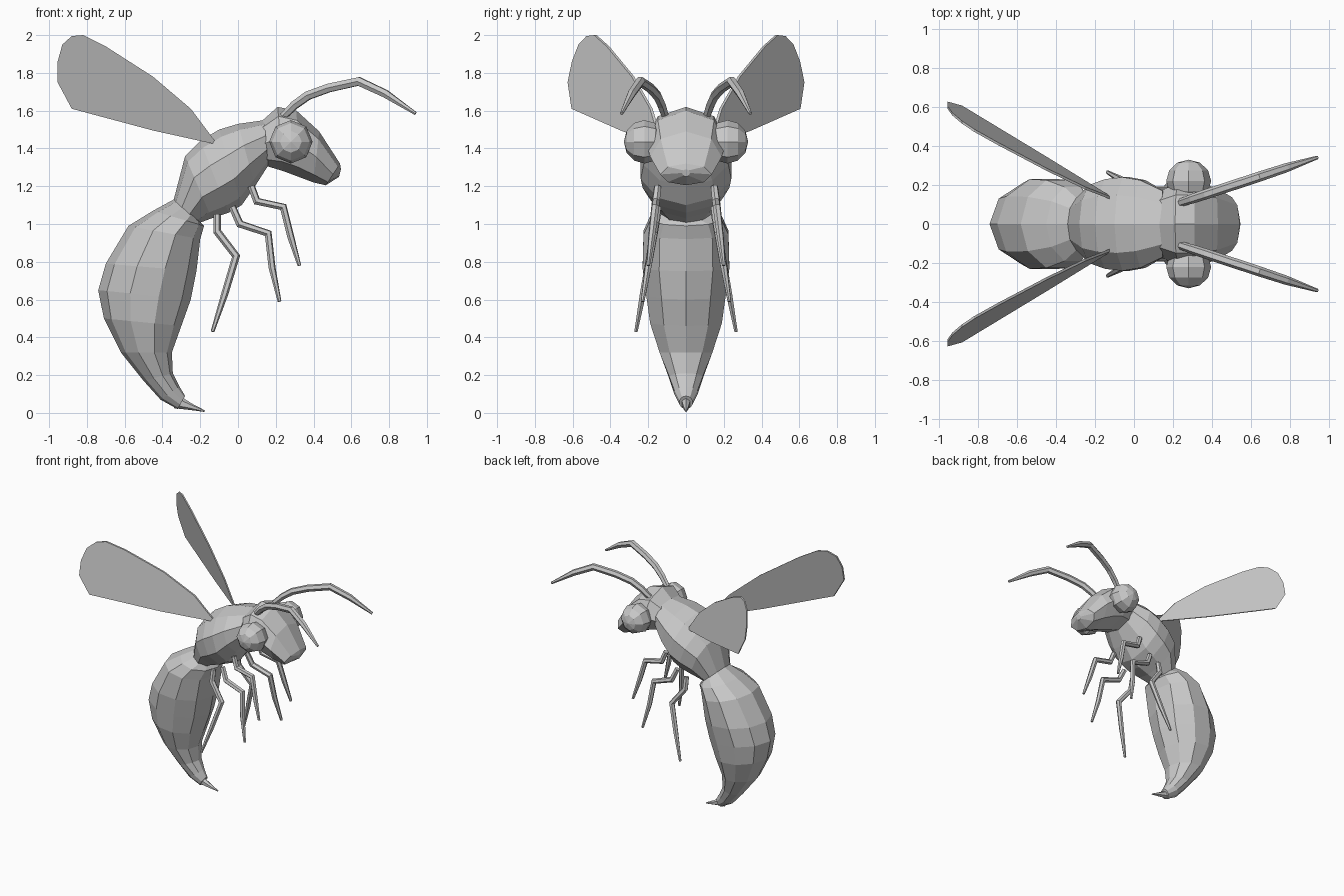
import bpy, bmesh, math
from mathutils import Vector

cube = bpy.data.objects.get("Cube")
if cube:
    bpy.data.objects.remove(cube, do_unlink=True)

grey = bpy.data.materials.new("plain_grey")
grey.use_nodes = True
grey.diffuse_color = (0.58, 0.58, 0.58, 1)
for node in grey.node_tree.nodes:
    if node.type == 'BSDF_PRINCIPLED':
        node.inputs["Base Color"].default_value = grey.diffuse_color
        node.inputs["Roughness"].default_value = 0.8


def add_object(name, mesh):
    mesh.materials.clear()
    mesh.materials.append(grey)
    ob = bpy.data.objects.new(name, mesh)
    bpy.context.collection.objects.link(ob)
    return ob


def finish(name, bm):
    bmesh.ops.recalc_face_normals(bm, faces=bm.faces)
    mesh = bpy.data.meshes.new(name)
    bm.to_mesh(mesh)
    bm.free()
    return add_object(name, mesh)


def loft(name, rings, sides=10):
    """Each ring: back x, z; belly x, z; half width."""
    bm = bmesh.new()
    loops = []
    for tx, tz, bx, bz, w in rings:
        top, low = Vector((tx, 0, tz)), Vector((bx, 0, bz))
        mid, up = (top + low) / 2, (top - low) / 2
        loop = []
        for i in range(sides):
            a = math.tau * i / sides
            loop.append(bm.verts.new(mid + up * math.cos(a) + Vector((0, w * math.sin(a) * 1.05, 0))))
        loops.append(loop)
    for a, b in zip(loops, loops[1:]):
        for i in range(sides):
            j = (i + 1) % sides
            bm.faces.new((a[i], a[j], b[j], b[i]))
    bm.faces.new(loops[0])
    bm.faces.new(loops[-1])
    return finish(name, bm)


def tube(name, points, radius, radii):
    """Faceted tapering limb along a path."""
    curve = bpy.data.curves.new(name, 'CURVE')
    curve.dimensions = '3D'
    curve.bevel_depth = radius
    curve.bevel_resolution = 1
    curve.use_fill_caps = True
    spline = curve.splines.new('POLY')
    spline.points.add(len(points) - 1)
    for p, co, r in zip(spline.points, points, radii):
        p.co = (*co, 1)
        p.radius = r
    temp = bpy.data.objects.new(name + "_path", curve)
    bpy.context.collection.objects.link(temp)
    bpy.context.view_layer.update()
    mesh = bpy.data.meshes.new_from_object(temp.evaluated_get(bpy.context.evaluated_depsgraph_get()))
    bpy.data.objects.remove(temp, do_unlink=True)
    for face in mesh.polygons:
        face.use_smooth = False
    add_object(name, mesh)


# Body
loft("abdomen", [
    (-.34, 1.13, -.20, 1.01, .13), (-.45, 1.07, -.18, 0.99, .19),
    (-.58, 0.99, -.20, 0.92, .225), (-.70, 0.79, -.22, 0.75, .23),
    (-.74, 0.65, -.25, 0.60, .21), (-.71, 0.50, -.30, 0.46, .19),
    (-.62, 0.32, -.35, 0.32, .14), (-.50, 0.17, -.345, 0.21, .09),
    (-.41, 0.07, -.31, 0.14, .06), (-.32, 0.02, -.28, 0.09, .035)])
loft("stinger", [
    (-.34, .025, -.30, .085, .025), (-.25, .015, -.245, .05, .017),
    (-.177, .005, -.175, .013, .004)], 6)
loft("thorax", [
    (-.34, 1.13, -.22, 1.00, .13), (-.28, 1.36, -.14, 1.03, .20),
    (-.20, 1.44, -.05, 1.06, .23), (-.10, 1.50, 0.02, 1.10, .24),
    (0.00, 1.53, 0.09, 1.20, .225), (0.14, 1.55, 0.16, 1.31, .17)])
loft("head", [
    (0.12, 1.54, 0.14, 1.31, .16), (0.21, 1.62, 0.24, 1.28, .20),
    (0.31, 1.60, 0.32, 1.25, .20), (0.43, 1.49, 0.40, 1.22, .18),
    (0.54, 1.32, 0.465, 1.205, .13), (0.545, 1.29, 0.535, 1.25, .02)], 8)

# Side profiles of paired parts
wing_outline = [(-.11, 1.42), (-.13, 1.45), (-.25, 1.61), (-.45, 1.78), (-.70, 1.94),
                (-.82, 2.0), (-.88, 1.995), (-.93, 1.95), (-.955, 1.86), (-.955, 1.75),
                (-.88, 1.61), (-.45, 1.495)]
antenna_path = [(.24, 1.57), (.30, 1.63), (.37, 1.68), (.48, 1.72), (.64, 1.755), (.78, 1.69), (.94, 1.585)]
legs = {
    "front_leg": ([(.07, 1.20), (.10, 1.12), (.24, 1.09), (.28, .93), (.325, .78)], .15, .20),
    "middle_leg": ([(-.03, 1.09), (.01, 1.00), (.16, .95), (.18, .77), (.22, .59)], .15, .23),
    "rear_leg": ([(-.11, 1.05), (-.11, .96), (-.01, .83), (-.07, .63), (-.135, .43)], .15, .265)}

for side, s in (("left", 1), ("right", -1)):
    # Wing: thin tilted blade
    bm = bmesh.new()
    layers = []
    for off in (-.007, .007):
        layers.append([bm.verts.new((x, s * (.13 + .66 * (-.11 - x) - .205 * (z - 1.42) + off), z))
                       for x, z in wing_outline])
    bm.faces.new(layers[0])
    bm.faces.new(layers[1])
    n = len(wing_outline)
    for i in range(n):
        j = (i + 1) % n
        bm.faces.new((layers[0][i], layers[0][j], layers[1][j], layers[1][i]))
    finish(side + "_wing", bm)

    # Eye
    bm = bmesh.new()
    bmesh.ops.create_uvsphere(bm, u_segments=8, v_segments=6, radius=.115)
    for v in bm.verts:
        x, y, z = v.co
        v.co = (.28 + x, s * (.22 + z * .95), 1.435 + y)
    finish(side + "_eye", bm)

    # Antenna
    tube(side + "_antenna", [(x, s * (.11 + .33 * (x - .24)), z) for x, z in antenna_path],
         .026, (.8, .95, 1, 1, 1, .9, .35))

    # Legs
    for name, (path, y0, y1) in legs.items():
        top, drop = path[0][1], path[0][1] - path[-1][1]
        tube(side + "_" + name,
             [(x, s * (y0 + (y1 - y0) * (top - z) / drop), z) for x, z in path],
             .022, (.9, 1, 1, .85, .45))
